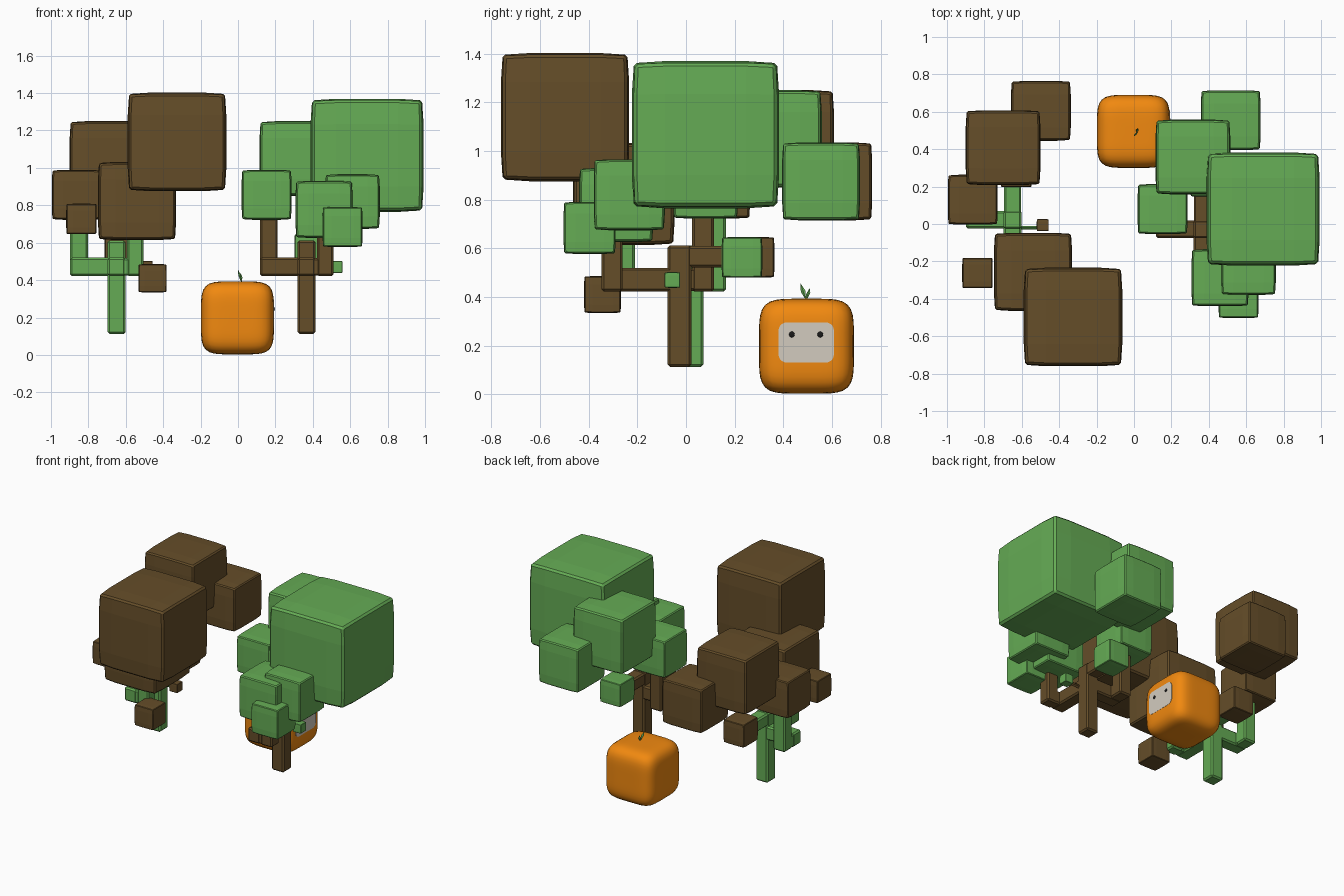
import bpy, bmesh, math
from mathutils import Vector

if "Cube" in bpy.data.objects:
    bpy.data.objects.remove(bpy.data.objects["Cube"])


def material(name, rgb):
    m = bpy.data.materials.new(name)
    m.diffuse_color = (*rgb, 1)
    m.use_nodes = True
    m.node_tree.nodes["Principled BSDF"].inputs["Base Color"].default_value = m.diffuse_color
    return m


GREEN = material("leaf_green", (0.13, 0.41, 0.09))
BROWN = material("bark_brown", (0.13, 0.075, 0.022))
ORANGE = material("orange_skin", (0.88, 0.25, 0.005))
PALE = material("face_pale", (0.65, 0.6, 0.52))
BLACK = material("eye_black", (0.01, 0.01, 0.01))


def finish(bm, name, mat, loc=(0, 0, 0), smooth=None):
    bmesh.ops.recalc_face_normals(bm, faces=bm.faces)
    me = bpy.data.meshes.new(name)
    bm.to_mesh(me)
    bm.free()
    ob = bpy.data.objects.new(name, me)
    ob.location = loc
    me.materials.append(mat)
    bpy.context.collection.objects.link(ob)
    if smooth:
        bpy.ops.object.select_all(action='DESELECT')
        ob.select_set(True)
        bpy.context.view_layer.objects.active = ob
        bpy.ops.object.shade_smooth_by_angle(angle=math.radians(smooth))
    return ob


def box(name, mat, lo, hi, bevel=0.01, segments=1):
    bm = bmesh.new()
    bmesh.ops.create_cube(bm, size=1)
    lo, hi = Vector(lo), Vector(hi)
    for v in bm.verts:
        v.co = Vector([(lo[i] + hi[i]) / 2 + v.co[i] * (hi[i] - lo[i]) for i in range(3)])
    if bevel:
        bmesh.ops.bevel(bm, geom=bm.edges[:], offset=bevel, segments=segments,
                        affect='EDGES', profile=0.5)
    return finish(bm, name, mat)


def leaf_cube(name, mat, centre, size):
    """Cube with slightly pillowed faces and chamfered edges."""
    bm = bmesh.new()
    bmesh.ops.create_cube(bm, size=2)
    bmesh.ops.subdivide_edges(bm, edges=bm.edges[:], cuts=2, use_grid_fill=True)
    rim = set()
    for v in bm.verts:
        k = sum(abs(c) > 0.9 for c in v.co)
        if k > 1:
            rim.add(v)
        outer = {1: 1.0, 2: 0.975, 3: 0.955}[k]
        v.co = Vector([math.copysign(outer if abs(c) > 0.9 else 0.55, c) for c in v.co]) * size / 2
    edges = [e for e in bm.edges if e.verts[0] in rim and e.verts[1] in rim]
    bmesh.ops.bevel(bm, geom=edges, offset=size * 0.022, segments=1, affect='EDGES')
    finish(bm, name, mat, centre)


def tree(side, bark, leaf, dx, dy, cubes):
    def part(name, lo, hi):
        box(f"{side}_{name}", bark, (lo[0] + dx, lo[1] + dy, lo[2]), (hi[0] + dx, hi[1] + dy, hi[2]))
    # trunk and the three bent branches
    part("trunk", (0.318, -0.076, 0.113), (0.414, 0.022, 0.612))
    part("back_branch", (0.32, -0.07, 0.522), (0.412, 0.2, 0.61))
    part("side_branch", (0.117, -0.074, 0.422), (0.36, 0.02, 0.52))
    part("side_branch_bend", (0.119, -0.07, 0.424), (0.21, 0.113, 0.518))
    part("side_branch_tip", (0.117, 0.025, 0.422), (0.212, 0.115, 0.76))
    part("front_branch", (0.318, -0.345, 0.422), (0.414, -0.03, 0.52))
    part("front_branch_bend", (0.33, -0.343, 0.424), (0.51, -0.26, 0.518))
    part("front_branch_tip", (0.422, -0.347, 0.422), (0.51, -0.26, 0.66))
    part("twig", (0.4, -0.08, 0.455), (0.52, -0.06, 0.485))
    # foliage shared by both trees
    shared = [((0.315, 0.358, 1.05), 0.4), ((0.517, 0.555, 0.875), 0.32),
              ((0.153, 0.08, 0.856), 0.267), ((0.385, 0.23, 0.563), 0.167),
              ((0.527, -0.056, 0.47), 0.064)]
    foliage = [((c[0] + dx, c[1] + dy, c[2]), s) for c, s in shared] + cubes
    for i, (c, s) in enumerate(foliage):
        leaf_cube(f"{side}_foliage_{i + 1}", leaf, c, s)


tree("right", BROWN, GREEN, 0, 0, [
    ((0.69, 0.08, 1.067), 0.605), ((0.46, -0.287, 0.778), 0.305),
    ((0.612, -0.233, 0.82), 0.292), ((0.559, -0.396, 0.684), 0.214)])
tree("left", GREEN, BROWN, -1.015, 0.05, [
    ((-0.326, -0.497, 1.139), 0.527), ((-0.54, -0.256, 0.823), 0.418),
    ((-0.837, -0.262, 0.727), 0.163), ((-0.457, -0.343, 0.41), 0.152)])

# rounded orange fruit body
bm = bmesh.new()
bmesh.ops.create_cube(bm, size=2)
bmesh.ops.subdivide_edges(bm, edges=bm.edges[:], cuts=15, use_grid_fill=True)
for v in bm.verts:
    v.co = Vector([math.tan(c * math.pi / 4) for c in v.co])
    v.co *= 0.195 / sum(abs(c) ** 5 for c in v.co) ** 0.2
finish(bm, "fruit_body", ORANGE, (-0.003, 0.495, 0.198), smooth=60)

# face panel: rounded rectangle on the right side
bm = bmesh.new()
r, cy, cz, hy, hz = 0.035, 0.494, 0.213, 0.114, 0.083
ring = []
for i in range(24):
    a = math.radians((i // 6) * 90 + (i % 6) * 18)
    sy = 1 if i // 6 in (0, 3) else -1
    sz = 1 if i // 6 in (0, 1) else -1
    ring.append(bm.verts.new((0.17, cy + sy * (hy - r) + r * math.cos(a),
                              cz + sz * (hz - r) + r * math.sin(a))))
f = bm.faces.new(ring)
ext = bmesh.ops.extrude_face_region(bm, geom=[f])
for v in ext["geom"]:
    if isinstance(v, bmesh.types.BMVert):
        v.co.x = 0.193
finish(bm, "face_panel", PALE)

# eyes
for name, y in (("eye_front", 0.435), ("eye_back", 0.552)):
    bm = bmesh.new()
    bmesh.ops.create_uvsphere(bm, u_segments=16, v_segments=8, radius=0.012)
    for v in bm.verts:
        v.co.x *= 0.3
    finish(bm, name, BLACK, (0.193, y, 0.246), smooth=60)

# two small leaves on top
for name, tip_y, top, tip_x in (("stem_leaf_front", 0.47, 0.457, 0.0), ("stem_leaf_back", 0.508, 0.437, 0.014)):
    base, tip = Vector((0.02, 0.494, 0.385)), Vector((tip_x, tip_y, top))
    bm = bmesh.new()
    wide = Vector((0.004, 0.009, 0.003))
    mid = base.lerp(tip, 0.55)
    out = Vector((0.007, 0, 0.002))
    b, t, l, rr, o, i = [bm.verts.new(p) for p in
                         (base, tip, mid - wide, mid + wide, mid + out, mid - out)]
    for e in (b, t):
        for p, q in ((l, o), (o, rr), (rr, i), (i, l)):
            bm.faces.new((e, p, q))
    finish(bm, name, GREEN)
